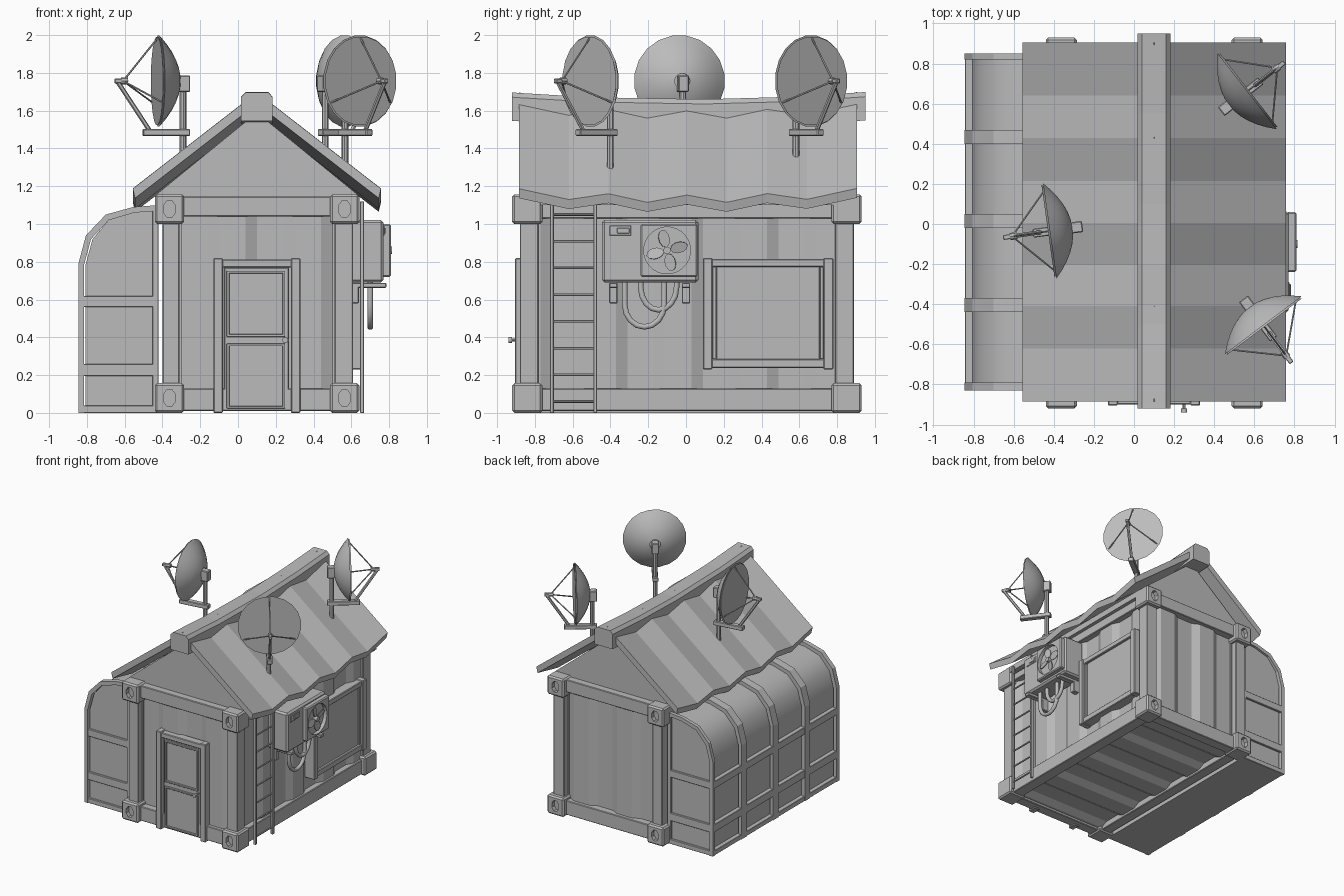
import bpy, bmesh, math
from mathutils import Matrix, Vector

cube = bpy.data.objects.get("Cube")
if cube:
    bpy.data.objects.remove(cube, do_unlink=True)

grey = bpy.data.materials.new("plain_grey")
grey.use_nodes = True
GREY = (0.5, 0.5, 0.5, 1)
grey.diffuse_color = GREY
grey.node_tree.nodes["Principled BSDF"].inputs["Base Color"].default_value = GREY


def finish(name, bm, M=None, smooth=None):
    bmesh.ops.recalc_face_normals(bm, faces=bm.faces)
    if M:
        bm.transform(M)
    me = bpy.data.meshes.new(name)
    bm.to_mesh(me)
    bm.free()
    me.materials.append(grey)
    ob = bpy.data.objects.new(name, me)
    bpy.context.collection.objects.link(ob)
    if smooth:
        bpy.ops.object.select_all(action='DESELECT')
        ob.select_set(True)
        bpy.context.view_layer.objects.active = ob
        bpy.ops.object.shade_smooth_by_angle(angle=math.radians(smooth))
    return ob


def box(name, x, y, z, bevel=0.005, M=None):
    bm = bmesh.new()
    bmesh.ops.create_cube(bm, size=1)
    for v in bm.verts:
        v.co = [(a + b) / 2 + c * (b - a) for c, (a, b) in zip(v.co, (x, y, z))]
    if bevel:
        bmesh.ops.bevel(bm, geom=bm.edges[:], offset=bevel, segments=1, affect='EDGES')
    return finish(name, bm, M)


def loft(name, rings, M=None, smooth=None, closed=False):
    """Skin matching rings of points, capping both ends unless closed."""
    bm = bmesh.new()
    vs = [[bm.verts.new(p) for p in r] for r in rings]
    n = len(vs[0])
    for a, b in zip(vs, vs[1:] + ([vs[0]] if closed else [])):
        for i in range(n):
            bm.faces.new((a[i], a[(i + 1) % n], b[(i + 1) % n], b[i]))
    if not closed:
        bm.faces.new(vs[0])
        bm.faces.new(vs[-1])
    return finish(name, bm, M, smooth)


def prism(name, pts, axis, a, b, M=None, smooth=None):
    place = {'x': lambda p, t: (t, p[0], p[1]),
             'y': lambda p, t: (p[0], t, p[1]),
             'z': lambda p, t: (p[0], p[1], t)}[axis]
    return loft(name, [[place(p, t) for p in pts] for t in (a, b)], M, smooth)


def circle(cx, cy, rx, ry, n):
    return [(cx + rx * math.cos(math.tau * (i + .5) / n),
             cy + ry * math.sin(math.tau * (i + .5) / n)) for i in range(n)]


def rod(name, p, q, r, n=8, M=None):
    p, q = Vector(p), Vector(q)
    bm = bmesh.new()
    bmesh.ops.create_cone(bm, cap_ends=True, segments=n, radius1=r, radius2=r, depth=(q - p).length)
    T = Matrix.Translation((p + q) / 2) @ (q - p).to_track_quat('Z', 'Y').to_matrix().to_4x4()
    bm.transform(T)
    return finish(name, bm, M, 40)


def cut(ob, cutter):
    mod = ob.modifiers.new("hole", 'BOOLEAN')
    mod.operation, mod.object, mod.solver = 'DIFFERENCE', cutter, 'EXACT'
    bpy.context.view_layer.objects.active = ob
    bpy.ops.object.modifier_apply(modifier=mod.name)
    bpy.data.objects.remove(cutter, do_unlink=True)


def corrugated(start, a, b, outer, inner, back):
    """Trapezoid sheet profile from a to b; an outer-to-inner slope starts at start."""
    steps = [(0, outer), (.06, inner), (.2, inner), (.26, outer)]
    pts = [(start + k * .4 + d, h) for k in range(-5, 6) for d, h in steps]
    pts = [p for p in pts if a < p[0] < b]
    return [(a, back), (a, pts[0][1])] + pts + [(b, pts[-1][1]), (b, back)]


# Container: walls, floor, ceiling
def swap(pts):
    return [(q, p) for p, q in pts]


prism("front_wall", corrugated(.04, -.36, .56, -.85, -.82, -.76), 'z', .08, 1.08)
prism("back_wall", corrugated(.04, -.36, .56, .86, .83, .77), 'z', .08, 1.08)
prism("right_wall", swap(corrugated(-.37, -.83, .84, .59, .56, .5)), 'z', .08, 1.08)
prism("left_wall", swap(corrugated(-.37, -.83, .84, -.39, -.36, -.3)), 'z', .08, 1.08)
prism("floor", corrugated(-.37, -.83, .84, .03, .06, .1), 'x', -.36, .56)
box("ceiling", (-.36, .56), (-.8, .81), (1.04, 1.1), 0)

# Corner castings with oval holes, posts and beams
for x0 in (-.44, .487):
    for y0, face in ((-.92, -.92), (.77, .93)):
        for z0 in (0, 1.0):
            block = box("corner_block", (x0, x0 + .155), (y0, y0 + .16), (z0, z0 + .157), .012)
            cut(block, prism("hole_cutter", circle(x0 + .077, z0 + .079, .034, .048, 8),
                             'y', face - .035, face + .035))
for x in ((-.4, -.31), (.51, .61)):
    for y in ((-.88, -.78), (.79, .89)):
        box("corner_post", x, y, (.1, 1.08))
    box("bottom_side_beam", x, (-.8, .8), (.01, .13))
    box("top_side_beam", x, (-.8, .8), (1.03, 1.13))
for y in ((-.88, -.79), (.8, .89)):
    box("bottom_end_beam", (-.32, .52), y, (.01, .13))
    box("top_end_beam", (-.32, .52), y, (1.04, 1.145))

# Gable and zigzag roof with a slight sag
RIDGE = .1


def sag(y):
    return .035 * (y / .9) ** 2


prism("gable", [(-.44, 1.1), (.64, 1.1), (.64, 1.15), (RIDGE, 1.59), (-.44, 1.15)], 'y', -.82, .83)
ys = [-.885, -.62, -.41, -.205, .005, .215, .43, .64, .905]
for side, name in ((1, "roof_right"), (-1, "roof_left")):
    rings = []
    for i, y in enumerate(ys):
        z = sag(y) + (.018 if i % 2 == 0 else -.022)
        ridge, eave = (RIDGE, 1.645 + z), (RIDGE + side * .657, 1.135 + z)
        rings.append([(ridge[0], y, ridge[1]), (eave[0], y, eave[1]),
                      (eave[0] - side * .012, y, eave[1] - .05), (ridge[0], y, ridge[1] - .06)])
    loft(name, rings)
cap = [(-.083, 1.51), (-.083, 1.635), (-.06, 1.66), (.06, 1.66), (.083, 1.635), (.083, 1.51)]
loft("ridge_cap", [[(RIDGE + x, y, z + sag(y)) for x, z in cap]
                   for y in (-.92, -.89, -.5, .1, .55, .92, .95)])

# Curved lean-to with ribs and rails
outer = [(-.845, 0), (-.845, .79), (-.805, .94), (-.7, 1.05), (-.555, 1.09), (-.42, 1.1)]
inner = [(-.815, 0), (-.815, .785), (-.778, .92), (-.685, 1.02), (-.55, 1.06), (-.42, 1.07)]
prism("lean_to_body", [(x + (.008 if z < 1 else 0), z) for x, z in inner] + [(-.42, 0)],
      'y', -.81, .83, smooth=35)
for y in ((-.83, -.79), (-.44, -.37), (-.02, .05), (.4, .47), (.82, .85)):
    prism("lean_to_rib", outer + inner[::-1], 'y', *y)
for z in ((0, .04), (.195, .26), (.56, .62)):
    box("lean_to_rail", (-.843, -.42), (-.828, .848), z, .003)
for y in ((-.828, -.8), (.82, .848)):
    box("lean_to_upright", (-.452, -.42), y, (0, 1.08), .003)

# Door
for x in ((-.13, -.08), (.28, .33)):
    box("door_jamb", x, (-.905, -.83), (0, .82))
box("door_header", (-.09, .29), (-.9, -.83), (.77, .812))
box("door_leaf", (-.075, .27), (-.88, -.83), (.01, .77))
for z in ((.03, .36), (.41, .745)):
    for x in ((-.06, -.045), (.235, .25)):
        box("door_moulding", x, (-.893, -.87), z, .002)
    for e in z:
        box("door_moulding", (-.06, .25), (-.893, -.87), (e - .007, e + .007), .002)
rod("door_knob_stem", (.25, -.87, .385), (.25, -.925, .385), .008)
rod("door_knob", (.25, -.92, .385), (.25, -.94, .385), .016, 10)

# Ladder
for y in (-.71, -.48):
    box("ladder_rail", (.645, .668), (y - .01, y + .01), (0, 1.12), .003)
for i in range(8):
    z = .06 + i * .1415
    rod("ladder_rung", (.656, -.71, z), (.656, -.48, z), .007, 6)

# Shuttered window
for y in ((.09, .14), (.727, .78)):
    box("window_post", (.55, .65), y, (.23, .82))
for z in ((.237, .285), (.772, .815)):
    box("window_bar", (.55, .64), (.13, .74), z)
box("window_panel", (.55, .62), (.16, .71), (.27, .78))
for y in ((.14, .157), (.71, .727)):
    box("window_trim", (.55, .63), y, (.285, .772), .002)

# Air conditioner with fan, brackets and hoses
box("cooler_body", (.58, .77), (-.445, .065), (.69, 1.022), .014)
cover = box("fan_cover", (.762, .81), (-.24, .06), (.72, 1.0), .008)
cut(cover, prism("fan_cutter", circle(-.1, .86, .124, .124, 24), 'x', .78, .83))
rod("fan_hub", (.775, -.1, .86), (.815, -.1, .86), .02, 10)
for i in range(4):
    M = (Matrix.Translation((.795, -.1, .86)) @ Matrix.Rotation(i * math.pi / 2 + .25, 4, 'X')
         @ Matrix.Rotation(.25, 4, 'Z'))
    prism("fan_blade", circle(0, .065, .03, .047, 10), 'x', -.003, .003, M)
box("cooler_panel", (.765, .776), (-.405, -.29), (.938, .992), .003)
box("cooler_display", (.77, .782), (-.365, -.3), (.95, .98), .003)
for y in (-.385, 0):
    box("bracket_arm", (.57, .785), (y - .022, y + .022), (.662, .688), .004)
    box("bracket_leg", (.57, .64), (y - .022, y + .022), (.58, .67), .004)
for cy, w, low in ((-.22, .105, .455), (-.145, .095, .545)):
    path = [(cy - w, .7)] + [(cy - w * math.cos(math.pi * i / 8), low + .12 * (1 - math.sin(math.pi * i / 8)))
                             for i in range(9)] + [(cy + w, .7)]
    rings = []
    for i, p in enumerate(path):
        a, b = path[max(i - 1, 0)], path[min(i + 1, len(path) - 1)]
        d = Vector((b[0] - a[0], b[1] - a[1])).normalized()
        rings.append([(.7 + u, p[0] - d.y * v, p[1] + d.x * v) for u, v in circle(0, 0, .016, .016, 8)])
    loft("hose", rings, smooth=50)

# Satellite dishes: local x is the facing direction, origin at the rim centre
R = .243
for cx, cy, deg, foot in ((-.42, -.035, 188, 1.34), (.645, -.505, -53, 1.29), (.565, .662, 38, 1.335)):
    M = Matrix.Translation((cx, cy, 1.757)) @ Matrix.Rotation(math.radians(deg), 4, 'Z')
    steps = [i / 6 for i in range(1, 7)]
    shell = [(-.115 * (1 - t * t), R * t) for t in steps[::-1]]
    shell += [(.009 - .112 * (1 - t * t), (R - .006) * t) for t in steps]
    loft("dish_bowl", [[(x, u, v) for u, v in circle(0, 0, r, r, 20)] for x, r in shell], M, 45)
    for k in range(3):
        a = math.pi / 2 + k * math.tau / 3
        rod("dish_strut", (.005, .228 * math.cos(a), .228 * math.sin(a)), (.19, 0, 0), .005, 6, M)
    rod("dish_feed", (.165, 0, 0), (.2, 0, 0), .018, 8, M)
    box("feed_tip", (.19, .235), (-.012, .012), (-.012, .012), .003, M)
    rod("feed_arm", (.05, 0, -.26), (.222, 0, 0), .012, 6, M)
    box("dish_bar", (-.165, .085), (-.022, .022), (-.29, -.255), .004, M)
    box("dish_mount", (-.165, -.1), (-.028, .028), (-.058, .03), .005, M)
    rod("dish_post", (-.13, 0, foot - 1.757), (-.13, 0, -.04), .018, 8, M)
